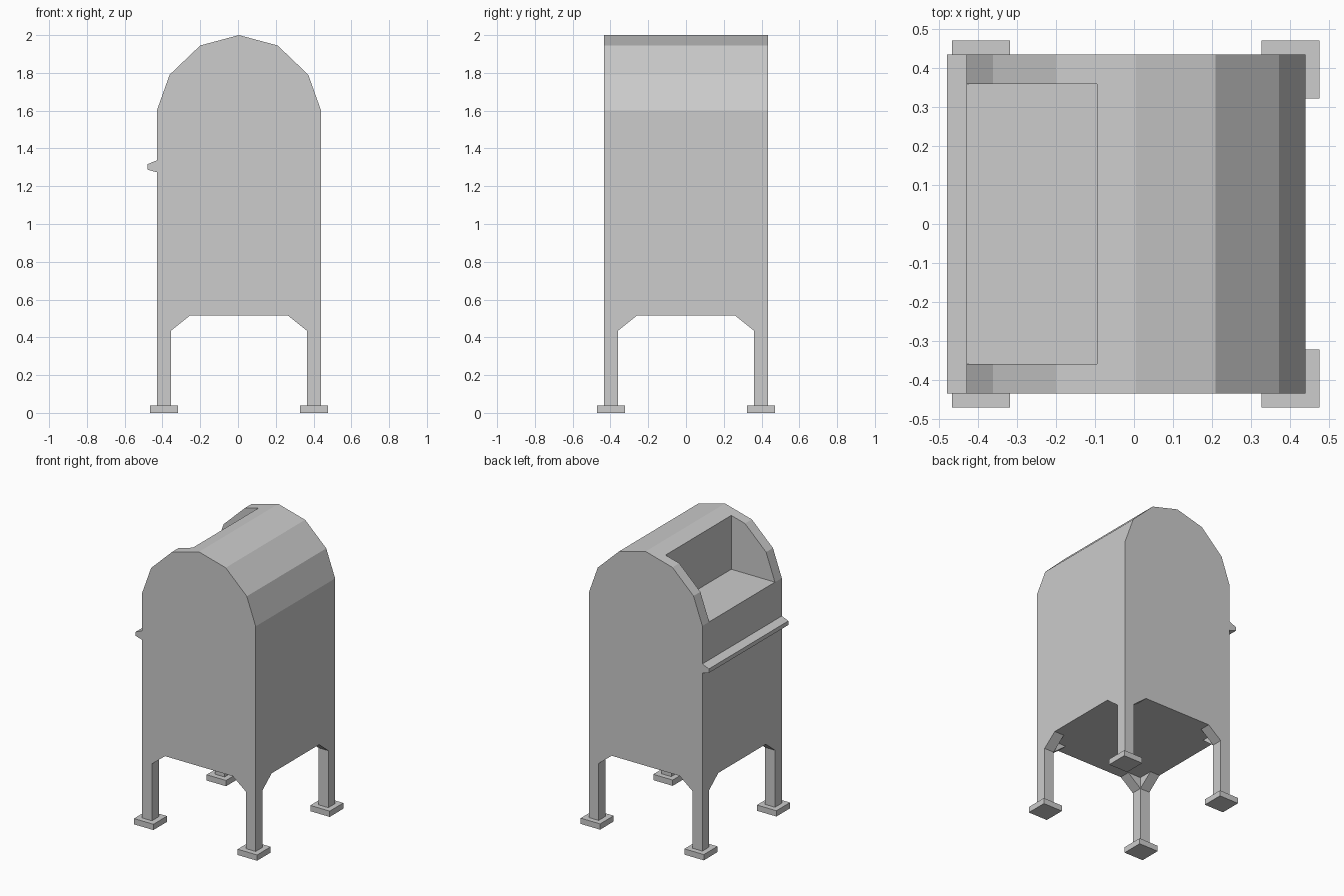
import bpy
import bmesh
from mathutils import Vector

default = bpy.data.objects.get("Cube")
if default:
    bpy.data.objects.remove(default, do_unlink=True)

metal = bpy.data.materials.new("light_grey")
metal.use_nodes = True
grey = (0.604, 0.604, 0.604, 1)
metal.diffuse_color = grey
metal.node_tree.nodes["Principled BSDF"].inputs["Base Color"].default_value = grey

HALF = 0.435      # half width and depth of the body
CX = 0.005        # body centre along x
LEG = 0.075       # leg thickness
BASE = 0.515      # underside of the body


def add_prism(bm, points, direction):
    """Extrude a flat polygon along a direction."""
    offset = Vector(direction)
    start = [bm.verts.new(p) for p in points]
    end = [bm.verts.new(Vector(p) + offset) for p in points]
    bm.faces.new(start)
    bm.faces.new(end[::-1])
    for i in range(len(points)):
        j = (i + 1) % len(points)
        bm.faces.new((start[i], end[i], end[j], start[j]))


def add_box(bm, low, high):
    (x, y, z), (X, Y, Z) = low, high
    add_prism(bm, [(x, y, z), (X, y, z), (X, Y, z), (x, Y, z)], (0, 0, Z - z))


def finish(name, bm):
    bmesh.ops.recalc_face_normals(bm, faces=bm.faces)
    mesh = bpy.data.meshes.new(name)
    bm.to_mesh(mesh)
    bm.free()
    mesh.materials.append(metal)
    obj = bpy.data.objects.new(name, mesh)
    bpy.context.collection.objects.link(obj)
    return obj


def side_profile(name, profile, half_depth):
    """Extrude an x-z profile through the depth of the box."""
    bm = bmesh.new()
    add_prism(bm, [(x, -half_depth, z) for x, z in profile], (0, 2 * half_depth, 0))
    return finish(name, bm)


# Body with a faceted round top
arch = [(HALF, BASE), (HALF, 1.6), (0.367, 1.79), (0.205, 1.945)]
outline = [(CX + x, z) for x, z in arch] + [(CX, 2.0)]
outline += [(CX - x, z) for x, z in reversed(arch)]
body = side_profile("body", outline, HALF)

# Open hopper cut into the top
bm = bmesh.new()
add_box(bm, (-0.6, -0.36, 1.6), (-0.095, 0.36, 2.2))
cutter = finish("hopper_cutter", bm)
cutter.hide_render = True
cut = body.modifiers.new("hopper", "BOOLEAN")
cut.operation = "DIFFERENCE"
cut.solver = "EXACT"
cut.object = cutter
bpy.context.view_layer.objects.active = body
bpy.ops.object.modifier_apply(modifier=cut.name)
bpy.data.objects.remove(cutter, do_unlink=True)

# Ledge below the hopper
side_profile("ledge", [(-0.43, 1.337), (-0.48, 1.316), (-0.48, 1.288), (-0.43, 1.274)], HALF)

# Legs with corner brackets, and square feet
bracket = [(LEG, 0.435), (LEG + 0.1, BASE), (LEG, BASE)]
for sx, side in ((-1, "right"), (1, "left")):
    for sy, end in ((-1, "front"), (1, "back")):
        def corner(u, v, z):
            # u and v measure inward from the outer corner
            return (CX + sx * (HALF - u), sy * (HALF - v), z)

        bm = bmesh.new()
        add_box(bm, corner(0, 0, 0.04), corner(LEG, LEG, BASE))
        add_prism(bm, [corner(u, 0, z) for u, z in bracket], (0, -sy * LEG, 0))
        add_prism(bm, [corner(0, v, z) for v, z in bracket], (-sx * LEG, 0, 0))
        finish(f"{end}_{side}_leg", bm)

        bm = bmesh.new()
        add_box(bm, corner(-0.037, -0.037, 0), corner(0.112, 0.112, 0.04))
        finish(f"{end}_{side}_foot", bm)
